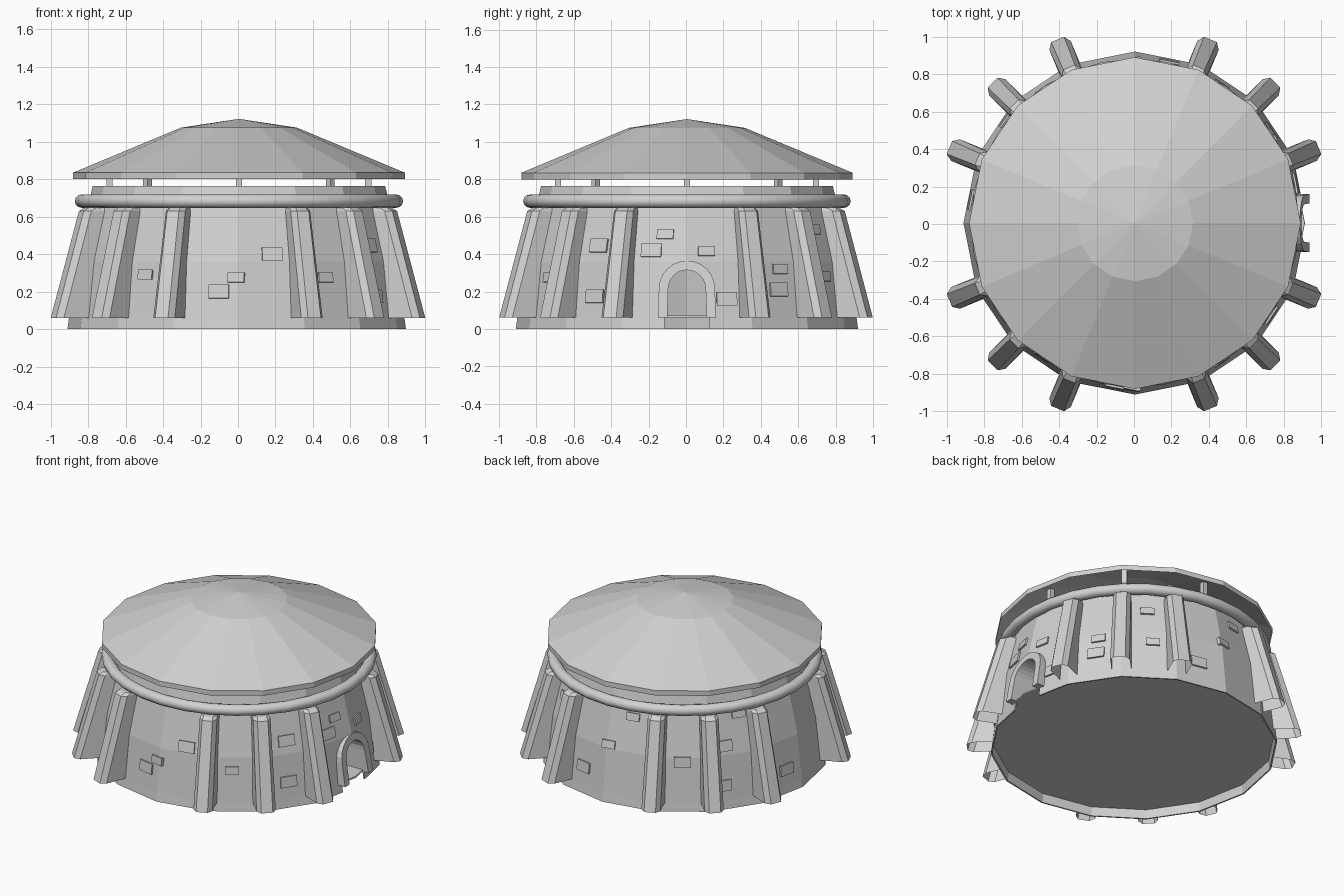
import bpy, bmesh, math
from mathutils import Matrix, Vector

cube = bpy.data.objects.get("Cube")
if cube:
    bpy.data.objects.remove(cube, do_unlink=True)

SIDES = 16
STEP = 2 * math.pi / SIDES
CENTRE = Vector((0.005, 0.005, 0))

stone = bpy.data.materials.new("pale_grey_stone")
stone.use_nodes = True
GREY = (0.64, 0.64, 0.64, 1)
stone.diffuse_color = GREY
stone.node_tree.nodes["Principled BSDF"].inputs["Base Color"].default_value = GREY


def finish(name, bm, centre=CENTRE):
    bmesh.ops.recalc_face_normals(bm, faces=bm.faces)
    mesh = bpy.data.meshes.new(name)
    bm.to_mesh(mesh)
    bm.free()
    mesh.materials.append(stone)
    ob = bpy.data.objects.new(name, mesh)
    ob.location = centre
    bpy.context.collection.objects.link(ob)
    return ob


def lathe(name, profile, sides, closed=False):
    """Turn (radius, z) points about z; radius 0 becomes a pole."""
    bm = bmesh.new()
    rings = []
    for r, z in profile:
        if r == 0:
            rings.append([bm.verts.new((0, 0, z))] * sides)
        else:
            rings.append([bm.verts.new((r * math.cos(2 * math.pi * i / sides),
                                        r * math.sin(2 * math.pi * i / sides), z))
                          for i in range(sides)])
    pairs = list(zip(rings, rings[1:]))
    if closed:
        pairs.append((rings[-1], rings[0]))
    for a, b in pairs:
        for i in range(sides):
            j = (i + 1) % sides
            bm.faces.new(dict.fromkeys((a[i], a[j], b[j], b[i])))
    return finish(name, bm)


def prism(name, outline, x0, x1, lean=0):
    """Extrude a (y, z) outline along x, leaning back with height."""
    bm = bmesh.new()
    face = bm.faces.new([bm.verts.new((x0 - lean * z, y, z)) for y, z in outline])
    new = bmesh.ops.extrude_face_region(bm, geom=[face])["geom"]
    bmesh.ops.translate(bm, vec=(x1 - x0, 0, 0),
                        verts=[v for v in new if isinstance(v, bmesh.types.BMVert)])
    return finish(name, bm)


def arch(r, spring, bottom, foot):
    """Round arch outline from left foot to right foot."""
    curve = [(-r * math.cos(math.pi * i / 12), spring + r * math.sin(math.pi * i / 12))
             for i in range(13)]
    return [(-foot, bottom)] + curve + [(foot, bottom)]


def cut(target, cutter):
    mod = target.modifiers.new("cut", 'BOOLEAN')
    mod.operation = 'DIFFERENCE'
    mod.solver = 'EXACT'
    mod.object = cutter
    bpy.context.view_layer.objects.active = target
    bpy.ops.object.modifier_apply(modifier=mod.name)
    bpy.data.objects.remove(cutter, do_unlink=True)


# Hollow tapered wall with a floor and an open doorway
WALL = [(0.907, 0.06), (0.875, 0.36), (0.78, 0.765)]
wall = lathe("wall", [(0, 0.06)] + WALL + [(0.66, 0.765), (0.77, 0.07), (0, 0.07)], SIDES)
cut(wall, prism("door_cutter", arch(0.1, 0.215, 0.071, 0.105), 0.6, 1.2))

# Thin skirt below the floor, open under the door
skirt = lathe("base_skirt", [(0.915, 0), (0.907, 0.06), (0.897, 0.06), (0.905, 0)],
              SIDES, closed=True)
cut(skirt, prism("threshold_cutter",
                 [(-0.12, -0.1), (0.12, -0.1), (0.12, 0.1), (-0.12, 0.1)], 0.6, 1.2))

# Arched door surround leaning with the wall
outer = arch(0.15, 0.215, 0.06, 0.155)
inner = arch(0.1, 0.215, 0.06, 0.105)
prism("door_surround", outer + inner[::-1], 0.83, 0.942, lean=0.17)

# Rounded ring below the eaves
ring = [(0.838 + 0.038 * math.cos(a), 0.683 + 0.036 * math.sin(a))
        for a in (2 * math.pi * i / 12 for i in range(12))]
moulding = lathe("ring_moulding", ring, 32, closed=True)
for poly in moulding.data.polygons:
    poly.use_smooth = True

# Shallow hollow roof with a flatter cap
lathe("roof", [(0.885, 0.8), (0.885, 0.835), (0.31, 1.075), (0, 1.122)], SIDES)

# Small posts carrying the roof
for k in range(8):
    bm = bmesh.new()
    bmesh.ops.create_cube(bm, size=1, matrix=Matrix.Rotation(k * math.pi / 4, 4, 'Z')
                          @ Matrix.Translation((0.69, 0, 0.83))
                          @ Matrix.Diagonal((0.033, 0.033, 0.15, 1)))
    finish("roof_post", bm)


# Sloping chamfered buttresses, open beneath, left out at the four axes
def buttress(angle):
    bm = bmesh.new()
    sections = []
    for r, z, back, half in ((1.066, 0.06, 0.84, 0.062), (0.905, 0.63, 0.78, 0.056),
                             (0.875, 0.648, 0.78, 0.05)):
        plan = [(back, -half), (r - 0.035, -half), (r, -half * 0.6),
                (r, half * 0.6), (r - 0.035, half), (back, half)]
        sections.append([bm.verts.new((x, y, z)) for x, y in plan])
    for a, b in zip(sections, sections[1:]):
        for i in range(6):
            j = (i + 1) % 6
            bm.faces.new((a[i], a[j], b[j], b[i]))
    bm.faces.new(sections[-1])
    bm.transform(Matrix.Rotation(angle, 4, 'Z'))
    finish("buttress", bm, Vector())


for k in range(SIDES):
    if k % 4:
        buttress(k * STEP)


# Raised stone blocks lying on the wall facets
def block(azimuth, z, w, h):
    a = math.radians(azimuth)
    facet = (math.floor(a / STEP) + 0.5) * STEP
    low, high = (WALL[0], WALL[1]) if z < WALL[1][1] else (WALL[1], WALL[2])
    slope = (high[0] - low[0]) / (high[1] - low[1])
    apothem = (low[0] + slope * (z - low[1])) * math.cos(STEP / 2)
    bm = bmesh.new()
    bmesh.ops.create_cube(bm, size=1, matrix=Matrix.Rotation(facet, 4, 'Z')
                          @ Matrix.Translation((apothem, apothem * math.tan(a - facet), z))
                          @ Matrix.Rotation(math.atan(slope), 4, 'Y')
                          @ Matrix.Diagonal((0.022, w, h, 1)))
    finish("wall_block", bm)


for azimuth, z in ((-125, 0.29), (-91, 0.275), (-58, 0.275), (-8, 0.505), (7, 0.415),
                   (35, 0.32), (56, 0.53), (58, 0.28), (91, 0.39), (101, 0.59), (150, 0.61)):
    block(azimuth, z, 0.09, 0.052)
for azimuth, z in ((-97, 0.2), (-78, 0.4), (-34, 0.445), (-34, 0.175), (-13, 0.42),
                   (14, 0.16), (34, 0.21), (78, 0.18), (124, 0.33),
                   (142, 0.42), (141, 0.16), (172, 0.16)):
    block(azimuth, z, 0.11, 0.072)
